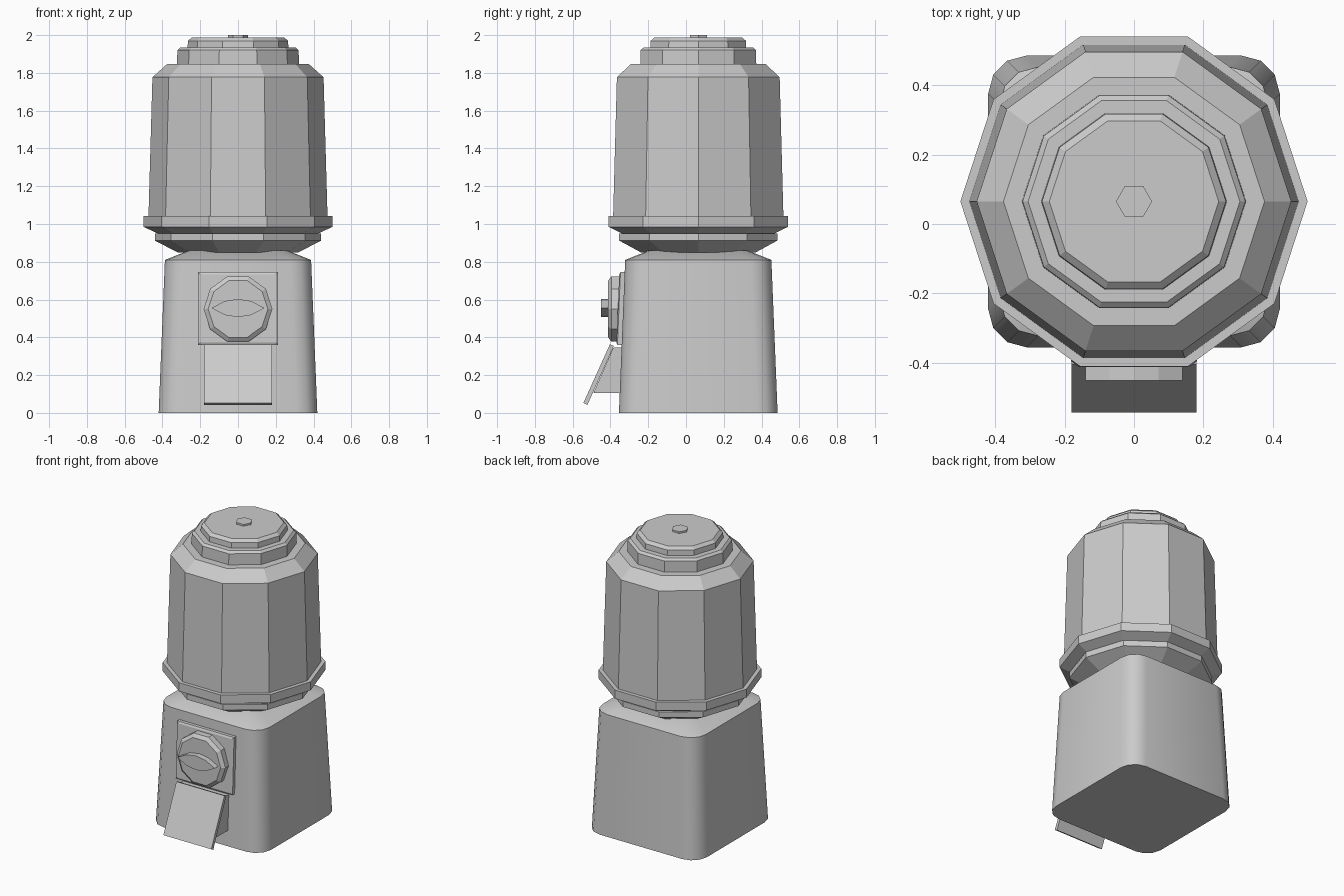
import bpy, bmesh, math
from mathutils import Vector

cube = bpy.data.objects.get("Cube")
if cube:
    bpy.data.objects.remove(cube, do_unlink=True)

CY = 0.065  # centre of the body in y

grey = bpy.data.materials.new("light grey")
grey.use_nodes = True
grey.diffuse_color = (0.6, 0.6, 0.6, 1)
grey.node_tree.nodes["Principled BSDF"].inputs["Base Color"].default_value = (0.6, 0.6, 0.6, 1)


def loft(name, rings):
    """Skin a stack of equal-length point rings and cap both ends."""
    bm = bmesh.new()
    loops = [[bm.verts.new(p) for p in ring] for ring in rings]
    n = len(loops[0])
    for a, b in zip(loops, loops[1:]):
        for i in range(n):
            j = (i + 1) % n
            bm.faces.new((a[i], a[j], b[j], b[i]))
    bm.faces.new(loops[0][::-1])
    bm.faces.new(loops[-1])
    bmesh.ops.recalc_face_normals(bm, faces=bm.faces)
    mesh = bpy.data.meshes.new(name)
    bm.to_mesh(mesh)
    bm.free()
    mesh.materials.append(grey)
    obj = bpy.data.objects.new(name, mesh)
    bpy.context.collection.objects.link(obj)
    return obj


def polygon(r, sides):
    return [(r * math.cos(i * math.tau / sides), r * math.sin(i * math.tau / sides))
            for i in range(sides)]


def turned(name, profile, sides):
    return loft(name, [[(x, y + CY, z) for x, y in polygon(r, sides)] for r, z in profile])


def rounded_square(half, radius, z):
    """Square ring with three-segment rounded corners."""
    pts = []
    for q in range(4):
        for k in range(4):
            a = math.radians(90 * q + 30 * k)
            c = math.radians(90 * q + 45)
            d = (half - radius) * math.sqrt(2)
            pts.append((d * math.cos(c) + radius * math.cos(a),
                        d * math.sin(c) + radius * math.sin(a) + CY, z))
    return pts


def extruded(name, outline, half_width):
    """Extrude a (y, z) side outline across x."""
    return loft(name, [[(x, y, z) for y, z in outline] for x in (-half_width, half_width)])


# Tapered base with rounded corners and sloping shoulder
base = loft("base", [rounded_square(*s) for s in
                     ((0.42, 0.11, 0), (0.416, 0.11, 0.1),
                      (0.387, 0.11, 0.81), (0.26, 0.07, 0.86))])
bpy.ops.object.select_all(action='DESELECT')
base.select_set(True)
bpy.context.view_layer.objects.active = base
bpy.ops.object.shade_smooth_by_angle(angle=math.radians(35))

# Ten-sided bowl seat, globe and lid
turned("globe_collar", [(0.32, 0.85), (0.44, 0.912), (0.44, 0.95), (0.425, 0.95),
                        (0.5, 0.985), (0.5, 1.043), (0.47, 1.043)], 10)
turned("globe", [(0.474, 1.04), (0.453, 1.777), (0.376, 1.846)], 10)
turned("lid", [(0.323, 1.84), (0.321, 1.92), (0.305, 1.934), (0.267, 1.934),
               (0.265, 1.97), (0.244, 1.988)], 10)
turned("lid_bolt", [(0.052, 1.98), (0.052, 2.0)], 6)

# Coin plate following the slope of the base, with a bevelled rim
def plate_ring(inset, push):
    x, low, high = 0.213 - inset, 0.36 + inset, 0.745 - inset
    return [(sx * x, -0.369 + (z - 0.36) * 0.042 - push, z)
            for sx, z in ((-1, low), (1, low), (1, high), (-1, high))]

loft("coin_plate", [plate_ring(0, -0.06), plate_ring(0, -0.006), plate_ring(0.012, 0)])

# Dial with a lens-shaped turning grip
loft("dial", [[(x, y, z + 0.55) for x, z in polygon(r, 10)]
              for r, y in ((0.182, -0.34), (0.182, -0.395), (0.158, -0.412))])
lens = [(-0.14, 0), (-0.07, -0.037), (0, -0.048), (0.07, -0.037),
        (0.14, 0), (0.07, 0.037), (0, 0.048), (-0.07, 0.037)]
loft("dial_grip", [[(x, y, z + 0.555) for x, z in lens] for y in (-0.40, -0.45)])

# Dispensing chute and its slanted flap
extruded("chute", [(-0.32, 0.105), (-0.49, 0.105), (-0.385, 0.345), (-0.32, 0.345)], 0.17)
extruded("chute_flap", [(-0.543, 0.053), (-0.522, 0.042), (-0.382, 0.355), (-0.403, 0.363)], 0.18)
